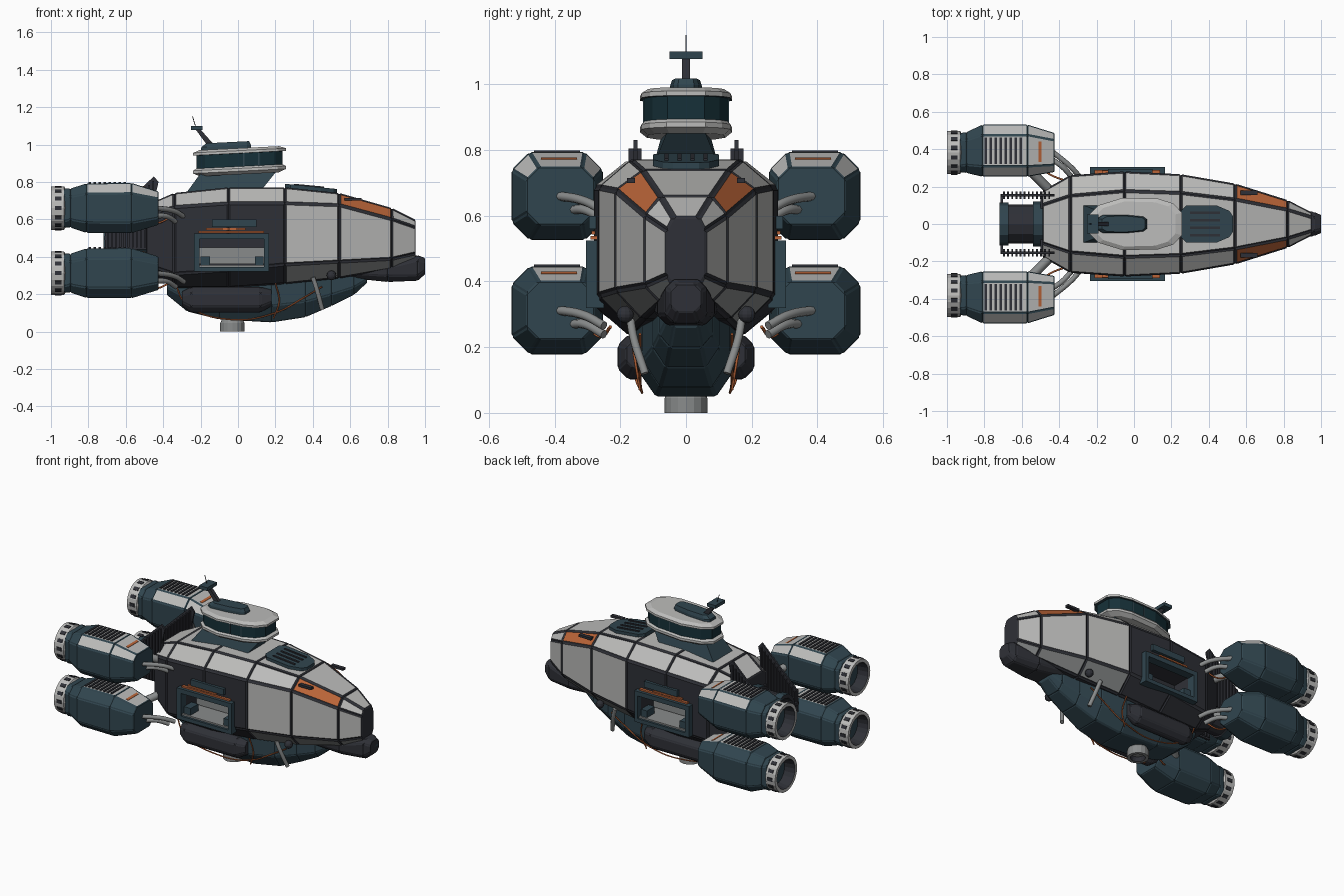
import bpy, bmesh, math
from mathutils import Vector

if "Cube" in bpy.data.objects:
    bpy.data.objects.remove(bpy.data.objects["Cube"])


def material(name, rgb):
    m = bpy.data.materials.new(name)
    m.diffuse_color = (*rgb, 1)
    m.use_nodes = True
    m.node_tree.nodes["Principled BSDF"].inputs["Base Color"].default_value = m.diffuse_color
    return m


DARK = material("charcoal", (0.028, 0.03, 0.038))
TEAL = material("teal", (0.03, 0.06, 0.078))
LIGHT = material("light_grey", (0.5, 0.5, 0.49))
MID = material("mid_grey", (0.25, 0.26, 0.26))
RUST = material("orange", (0.5, 0.13, 0.04))
GLASS = material("glass", (0.008, 0.03, 0.04))


def finish(name, bm, mats, mirror=False):
    bmesh.ops.recalc_face_normals(bm, faces=bm.faces)
    me = bpy.data.meshes.new(name)
    bm.to_mesh(me)
    bm.free()
    for m in mats:
        me.materials.append(m)
    ob = bpy.data.objects.new(name, me)
    bpy.context.collection.objects.link(ob)
    if mirror:
        mod = ob.modifiers.new("mirror", 'MIRROR')
        mod.use_axis = (False, True, False)
        mod.use_mirror_merge = False
    return ob


def loft(name, rings, mats, pick=lambda i, j: 0, mirror=False, panel=None):
    """Skin rings of points; pick(i, j) gives material; panel=(gap, height) raises panels."""
    bm = bmesh.new()
    vs = [[bm.verts.new(p) for p in r] for r in rings]
    n = len(rings[0])
    sides = []
    for i in range(len(vs) - 1):
        for j in range(n):
            k = (j + 1) % n
            f = bm.faces.new((vs[i][j], vs[i][k], vs[i + 1][k], vs[i + 1][j]))
            f.material_index = pick(i, j)
            sides.append(f)
    bm.faces.new(vs[0])
    bm.faces.new(vs[-1])
    bmesh.ops.recalc_face_normals(bm, faces=bm.faces)
    if panel:
        r = bmesh.ops.inset_individual(bm, faces=sides, thickness=panel[0],
                                       depth=panel[1], use_even_offset=True)
        for f in r["faces"]:
            f.material_index = 0
    return finish(name, bm, mats, mirror)


def boxes(name, items, mat, mirror=False):
    """items: (x0, x1, y0, y1, z0, z1)"""
    bm = bmesh.new()
    for x0, x1, y0, y1, z0, z1 in items:
        vs = bmesh.ops.create_cube(bm, size=1)["verts"]
        for v in vs:
            v.co = ((x0 + x1) / 2 + v.co.x * (x1 - x0), (y0 + y1) / 2 + v.co.y * (y1 - y0),
                    (z0 + z1) / 2 + v.co.z * (z1 - z0))
    return finish(name, bm, [mat], mirror)


def prism(name, pts, y0, y1, mat, mirror=False):
    return loft(name, [[(x, y, z) for x, z in pts] for y in (y0, y1)], [mat], mirror=mirror)


def tube(name, pts, r, mat, both=True):
    for s in ((1, -1) if both else (1,)):
        cu = bpy.data.curves.new(name, 'CURVE')
        cu.dimensions = '3D'
        cu.bevel_depth, cu.bevel_resolution, cu.resolution_u = r, 2, 6
        cu.use_fill_caps = True
        sp = cu.splines.new('BEZIER')
        sp.bezier_points.add(len(pts) - 1)
        for b, p in zip(sp.bezier_points, pts):
            b.co = (p[0], s * p[1], p[2])
            b.handle_left_type = b.handle_right_type = 'AUTO'
        cu.materials.append(mat)
        bpy.context.collection.objects.link(bpy.data.objects.new(name, cu))


def octa(x, w, wt, zt, zu, zl, zb, wb, yc=0):
    h = [(wt, zt), (w, zu), (w, zl), (wb, zb)]
    return [(x, yc + y, z) for y, z in h] + [(x, yc - y, z) for y, z in reversed(h)]


def cham(x, w, z0, z1, c, yc=0):
    return octa(x, w, w - c, z1, z1 - c, z0 + c, z0, w - c, yc)


def circ(x, r, yc, zc, n=16):
    return [(x, yc + r * math.cos(2 * math.pi * k / n), zc + r * math.sin(2 * math.pi * k / n))
            for k in range(n)]


# Main hull with raised armour panels
hull_st = [(-.49, .17, .10, .67, .62, .36, .32, .10), (-.34, .255, .15, .735, .665, .31, .24, .16),
           (-.05, .275, .175, .765, .685, .33, .24, .17), (.25, .26, .165, .765, .685, .36, .26, .16),
           (.54, .21, .13, .735, .675, .375, .29, .13), (.82, .122, .075, .655, .60, .39, .34, .075),
           (.95, .055, .035, .59, .555, .42, .39, .035)]


def hull_mat(i, j):
    if j in (0, 6):
        return 2 if i == 4 else 1
    if j == 7:
        return 1
    if j in (1, 5):
        return 1 if i >= 3 else 0
    return 3 if i >= 3 and j in (2, 4) else 0


hull = loft("hull", [octa(*s) for s in hull_st], [DARK, LIGHT, RUST, MID], hull_mat, panel=(.008, .006))

# Side bay recess
cut = boxes("bay_cutter", [(-.205, .14, .13, .4, .345, .50), (-.205, .14, -.4, -.13, .345, .50)], DARK)
cut.hide_render = True
mod = hull.modifiers.new("bay", 'BOOLEAN')
mod.operation, mod.object = 'DIFFERENCE', cut
bpy.context.view_layer.objects.active = hull
bpy.ops.object.modifier_apply(modifier="bay")
bpy.data.objects.remove(cut)

# Bay frame, floor, cargo, trim
boxes("bay_frame", [(-.235, -.205, .25, .305, .32, .525), (.14, .165, .25, .305, .32, .525),
                    (-.205, .14, .25, .305, .32, .345), (-.205, .14, .25, .305, .495, .525),
                    (-.14, .10, .27, .295, .56, .60)], TEAL, True)
boxes("bay_floor", [(-.205, .14, .13, .29, .345, .355), (-.205, .14, .13, .14, .36, .45)], MID, True)
boxes("bay_cargo", [(-.2, -.15, .2, .28, .355, .40), (.09, .135, .2, .28, .355, .40)], TEAL, True)
boxes("bay_trim", [(-.21, .14, .27, .29, .528, .538), (-.17, .04, .27, .287, .543, .553)], RUST, True)

# Chin under the nose
loft("chin", [cham(.55, .10, .295, .34, .02), cham(.80, .085, .268, .37, .03),
              cham(.96, .062, .275, .405, .025), cham(1.0, .045, .31, .39, .02)],
     [DARK, TEAL], panel=(.006, .003))
boxes("nose_sensors", [(.993, 1.0, y - .009, y + .009, z - .005, z + .005)
                       for y in (-.025, 0, .025) for z in (.35, .37)], TEAL)
boxes("nose_side_marks", [(.57, .66, .155, .18, .70, .715)], DARK, True)

# Belly keel and side tanks
keel = [(-.38, .11, .20, .30), (-.27, .14, .11, .30), (-.1, .15, .068, .30), (.18, .15, .052, .30),
        (.36, .13, .08, .31), (.5, .10, .14, .31), (.62, .08, .20, .31), (.69, .06, .265, .31)]
loft("keel", [octa(x, w, w, z1, z1 - .01, z0 + (z1 - z0) * .35, z0, w * .6) for x, w, z0, z1 in keel],
     [TEAL], panel=(.006, .003))
loft("belly_tank", [cham(-.30, .03, .14, .21, .02, .15), cham(-.25, .045, .105, .235, .03, .16),
                    cham(.12, .045, .105, .235, .03, .16), cham(.18, .03, .14, .22, .02, .15)],
     [DARK], mirror=True, panel=(.006, .003))


def disc(z, r):
    return [(y - .03, x, z) for _, x, y in circ(0, r, 0, 0)]


loft("belly_port", [disc(.08, .05), disc(.045, .065), disc(0, .065), disc(0, .045), disc(.03, .04)],
     [MID, DARK], lambda i, j: int(i > 2))
tube("keel_strut", [(.40, .17, .29), (.42, .16, .23), (.45, .125, .12)], .013, MID)
tube("keel_cable_long", [(-.34, .16, .27), (-.28, .16, .15), (-.05, .135, .065), (.2, .14, .10),
                         (.35, .14, .18), (.45, .14, .24)], .004, RUST)
tube("keel_cable_short", [(.2, .17, .26), (.22, .155, .16), (.19, .14, .07)], .004, RUST)
for s in (1, -1):
    bpy.ops.mesh.primitive_uv_sphere_add(segments=12, ring_count=8, radius=.026, location=(.5, s * .185, .30))
    bpy.context.object.name = "side_sensor"
    bpy.context.object.data.materials.append(DARK)

# Bridge tower
loft("tower_neck", [[(-.27, s * .10, .75), (.12, s * .10, .75), (.20, s * .06, .85), (-.19, s * .07, .86)]
                    for s in (1, -1)], [TEAL])
half = [(-.24, .05), (-.19, .10), (-.06, .14), (.13, .135), (.21, .11), (.257, .06)]
outline = half + [(x, -y) for x, y in reversed(half)]


def deck(z, s, pts=outline, tilt=.05):
    return [(x * s, y * s, z + tilt * x * s) for x, y in pts]


loft("bridge", [deck(.84, .85), deck(.857, 1), deck(.872, 1), deck(.882, .93), deck(.952, .93),
                deck(.953, 1), deck(.967, 1), deck(.98, .86)],
     [LIGHT, GLASS, TEAL], lambda i, j: {3: 1, 4: 2}.get(i, 0))
boxes("bridge_window_posts", [(x - .004, x + .004, .10, .131 - abs(x - .03) * .05, .885, .955)
                              for x in (-.05, .03, .11)], TEAL, True)
hump = [(-.2, .03), (-.17, .048), (-.05, .05), (.05, .04), (.07, .025)]
hump += [(x, -y) for x, y in reversed(hump)]
loft("bridge_hump", [deck(.96, 1, hump), deck(.995, .98, hump), deck(1.015, .85, hump)], [TEAL])
prism("antenna_stem", [(-.16, .99), (-.12, .99), (-.205, 1.085), (-.23, 1.085)], -.012, .012, DARK)
boxes("antenna_head", [(-.25, -.19, -.05, .05, 1.078, 1.10)], TEAL)
tube("antenna_needle", [(-.225, 0, 1.09), (-.243, 0, 1.15)], .002, DARK, False)

# Foredeck hatch
hatch = [(.25, .07), (.28, .10), (.44, .10), (.51, .07), (.53, .04)]
hatch += [(x, -y) for x, y in reversed(hatch)]
loft("deck_hatch", [[(x, y, z - .1 * (x - .25)) for x, y in hatch] for z in (.745, .79)], [TEAL])
for y in (-.06, -.02, .02, .06):
    prism("hatch_rib", [(.30, .77), (.30, .79), (.46, .775), (.46, .76)], y - .006, y + .006, DARK)

# Rear core drive and ribbed radiators
loft("core_drive", [circ(x, r, 0, .5, 12) for x, r in
                    ((-.42, .12), (-.54, .12), (-.54, .105), (-.67, .105), (-.67, .115), (-.72, .115),
                     (-.72, .09), (-.62, .07))], [DARK, TEAL], lambda i, j: int(i in (0, 4)))
prism("radiator_panel", [(-.71, .44), (-.71, .58), (-.45, .83), (-.425, .80), (-.47, .60), (-.47, .44)],
      .148, .16, DARK, True)
boxes("radiator_ribs", [(x, x + .01, .135, .175, .45, .57 + (x + .71) * .93)
                        for x in [-.70 + .022 * k for k in range(12)]], DARK, True)
boxes("radiator_brace", [(-.715, -.70, -.16, .16, .49, .51), (-.5, -.485, -.16, .16, .56, .58)], DARK)

# Four engine nacelles
for tag, zc in (("upper", .66), ("lower", .312)):
    yc = .392
    st = [(-.93, .10, .10, .03), (-.895, .105, .10, .04), (-.81, .135, .128, .052),
          (-.57, .135, .13, .052), (-.425, .10, .085, .035)]
    lit = (0, 6, 7) if tag == "upper" else (7,)
    loft(tag + "_nacelle", [cham(x, w, zc - h, zc + h, c, yc - (.01 if x < -.85 or x > -.5 else 0))
                            for x, w, h, c in st], [TEAL, LIGHT],
         lambda i, j: int(i >= 2 and j in lit), mirror=True, panel=(.006, .004))
    loft(tag + "_nozzle", [circ(x, r, .382, zc, 20) for x, r in
                           ((-.92, .10), (-.93, .116), (-1, .116), (-1, .095), (-.90, .08))],
         [LIGHT, DARK], lambda i, j: int(i == 3), mirror=True)
    bm = bmesh.new()
    for k in range(14):
        a = 2 * math.pi * k / 14
        for v in bmesh.ops.create_cube(bm, size=1)["verts"]:
            t, r = v.co.y * .022, .113 + v.co.z * .012
            v.co = (-.962 + v.co.x * .035, .382 + r * math.cos(a) - t * math.sin(a),
                    zc + r * math.sin(a) + t * math.cos(a))
    finish(tag + "_nozzle_slots", bm, [DARK], True)
    boxes(tag + "_nacelle_vents", [(x, x + .013, yc - .07, yc + .07, zc + .12, zc + .139)
                                   for x in [-.80 + .027 * k for k in range(8)]], DARK, True)
    prism(tag + "_nacelle_stripe", [(-.51, zc + .10), (-.51, zc + .118), (-.495, zc + .113), (-.495, zc + .10)],
          yc - .06, yc + .05, RUST, True)
    # Pipes and pylons to the hull
    for d in (-.022, .022):
        tube(tag + "_feed_pipe", [(-.31 + d, .25, zc - .06 + d * .6), (-.36 + d, .305, zc - .03 + d * .6),
                                  (-.45, .375 + d, zc - .02 + d)], .014, MID)
    tube(tag + "_pylon", [(-.43, .16, zc * .6 + .2), (-.56, .29, zc)], .025, MID)
    tube(tag + "_fuel_line", [(-.36, .23, zc - .05), (-.44, .26, zc - .08), (-.5, .3, zc - .05)], .005, RUST)
